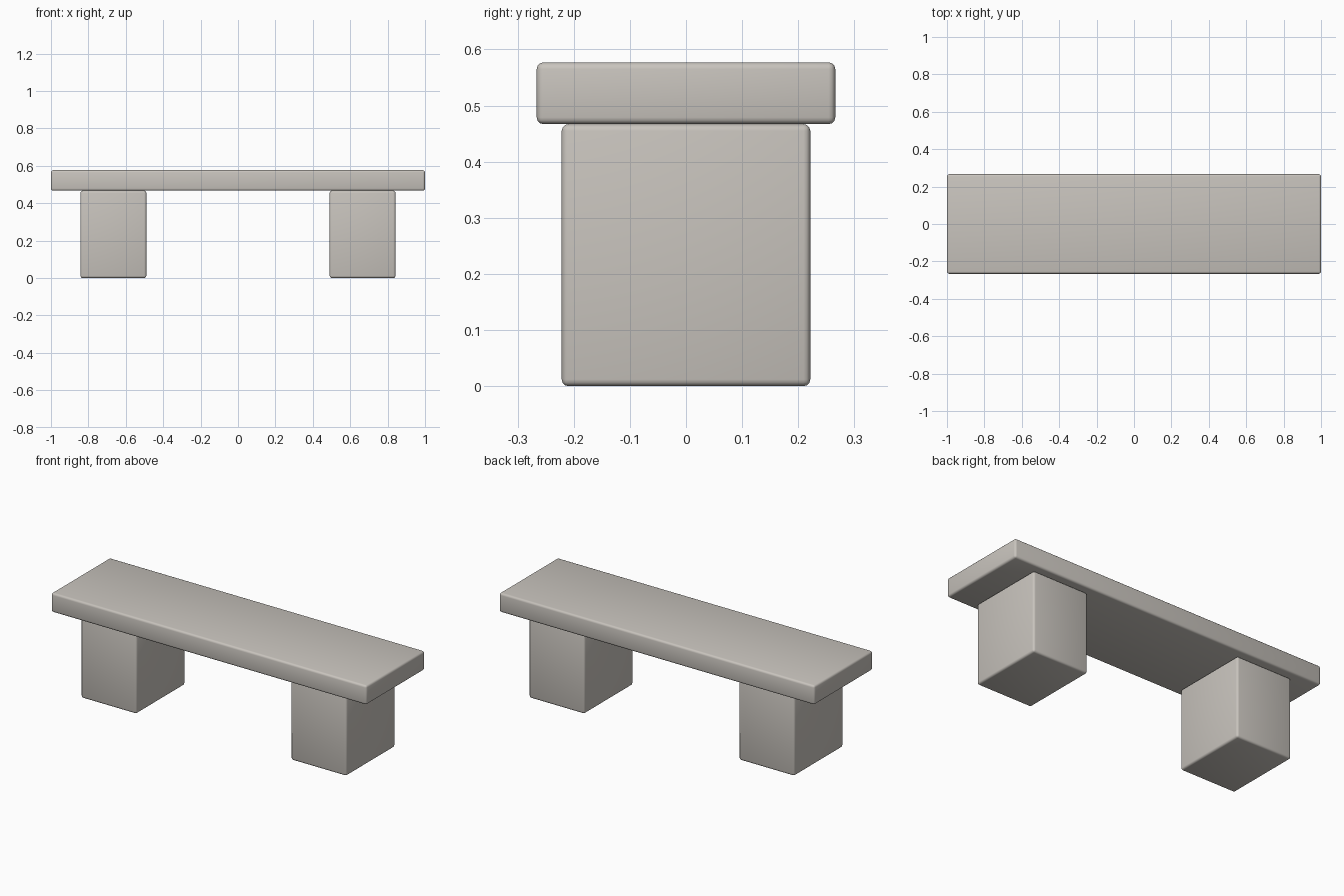
import bpy
import math

cube = bpy.data.objects.get("Cube")
if cube:
    bpy.data.objects.remove(cube, do_unlink=True)

# One pale stone colour
STONE = (0.58, 0.55, 0.51, 1.0)
stone = bpy.data.materials.new("pale_stone")
stone.use_nodes = True
stone.diffuse_color = STONE
stone.node_tree.nodes["Principled BSDF"].inputs["Base Color"].default_value = STONE


def slab(name, size, x, bottom):
    """Stone block with softly rounded edges, standing on the given height."""
    bpy.ops.mesh.primitive_cube_add(size=1, location=(x, 0, bottom + size[2] / 2))
    block = bpy.context.object
    block.name = name
    block.scale = size
    bpy.ops.object.transform_apply(location=False, rotation=False, scale=True)
    block.data.materials.append(stone)
    bevel = block.modifiers.new("rounded_edges", 'BEVEL')
    bevel.width = 0.012
    bevel.segments = 3
    bpy.ops.object.modifier_apply(modifier=bevel.name)
    bpy.ops.object.shade_smooth_by_angle(angle=math.radians(35))
    return block


# Seat resting on two block legs
LEG_HEIGHT = 0.467
slab("seat", (2.0, 0.532, 0.11), 0, LEG_HEIGHT)
for side, name in ((1, "left_leg"), (-1, "right_leg")):
    slab(name, (0.352, 0.443, LEG_HEIGHT), side * 0.666, 0)
